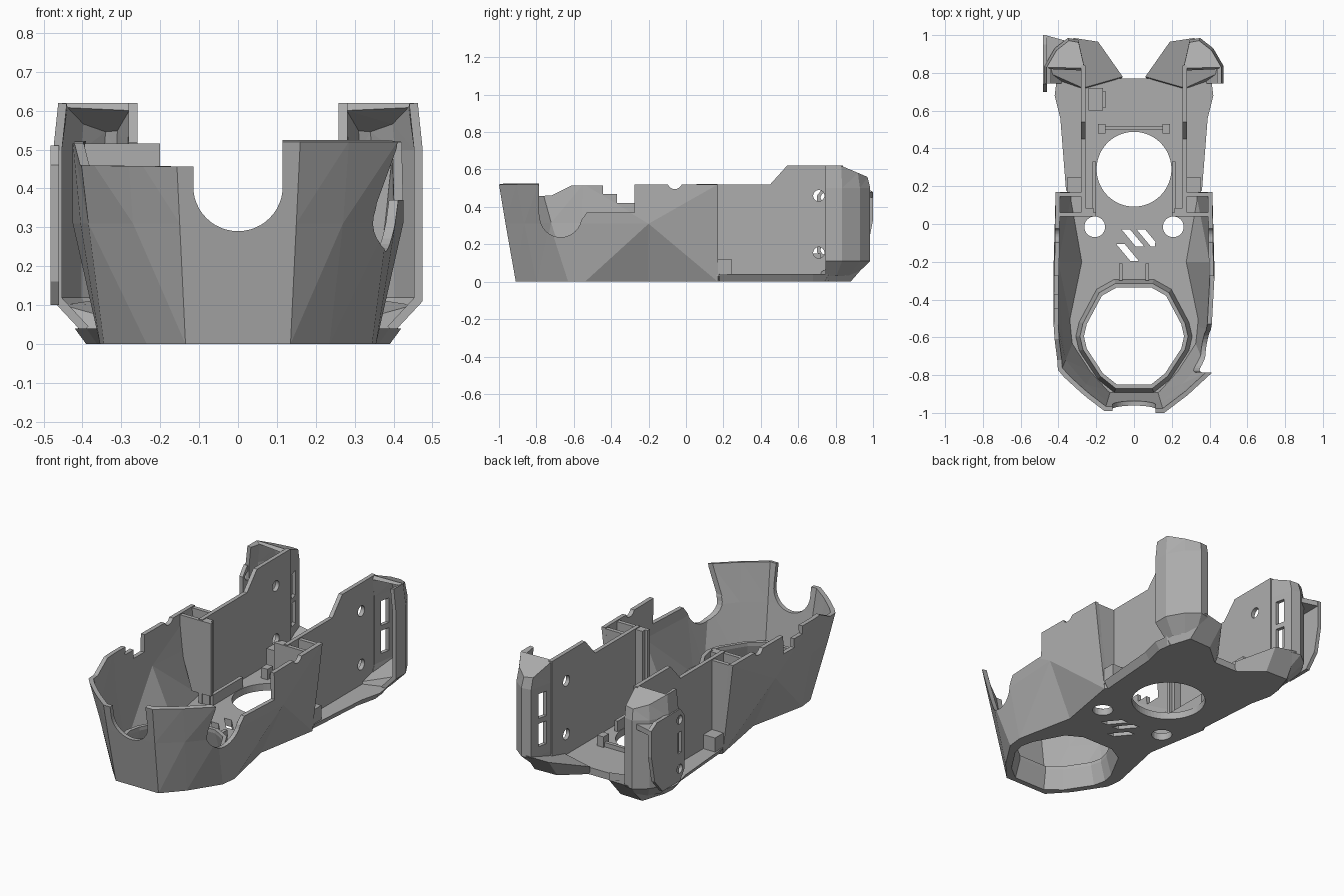
import bpy, bmesh, math
from mathutils import Vector

if "Cube" in bpy.data.objects:
    bpy.data.objects.remove(bpy.data.objects["Cube"])

grey = bpy.data.materials.new("plain_grey")
grey.use_nodes = True
GREY = (0.42, 0.42, 0.42, 1)
grey.diffuse_color = GREY
grey.node_tree.nodes["Principled BSDF"].inputs["Base Color"].default_value = GREY


def finish(name, bm):
    me = bpy.data.meshes.new(name)
    bm.to_mesh(me)
    bm.free()
    ob = bpy.data.objects.new(name, me)
    me.materials.append(grey)
    bpy.context.collection.objects.link(ob)
    return ob


def loft(name, rings, closed=True):
    """Skin equal rings of points; closed rings also get end caps."""
    bm = bmesh.new()
    rows = [[bm.verts.new(p) for p in r] for r in rings]
    n = len(rows[0])
    for a, b in zip(rows, rows[1:]):
        for i in range(n if closed else n - 1):
            j = (i + 1) % n
            bm.faces.new((a[i], a[j], b[j], b[i]))
    if closed:
        bm.faces.new(rows[0][::-1])
        bm.faces.new(rows[-1])
        bmesh.ops.recalc_face_normals(bm, faces=bm.faces)
    return finish(name, bm)


def prism(name, pts, lo, hi, axis="z"):
    place = {"x": lambda u, v, h: (h, u, v),
             "y": lambda u, v, h: (u, h, v),
             "z": lambda u, v, h: (u, v, h)}[axis]
    return loft(name, [[place(u, v, h) for u, v in pts] for h in (lo, hi)])


def box(name, x, y, z):
    return prism(name, [(x[0], y[0]), (x[1], y[0]), (x[1], y[1]), (x[0], y[1])], *z)


def circle(u, v, r, n=32, start=0, sweep=2 * math.pi):
    return [(u + r * math.cos(start + sweep * i / n),
             v + r * math.sin(start + sweep * i / n)) for i in range(n)]


def apply_mods(ob):
    dg = bpy.context.evaluated_depsgraph_get()
    me = bpy.data.meshes.new_from_object(ob.evaluated_get(dg))
    ob.modifiers.clear()
    ob.data = me


def thicken(ob, t):
    ob.modifiers.new("facets", "TRIANGULATE").quad_method = "SHORTEST_DIAGONAL"
    m = ob.modifiers.new("wall", "SOLIDIFY")
    m.thickness, m.offset, m.use_even_offset = t, -1, True
    apply_mods(ob)


def cut(ob, *cutters):
    for c in cutters:
        c.hide_render = True
        m = ob.modifiers.new("cut", "BOOLEAN")
        m.operation, m.solver, m.object = "DIFFERENCE", "EXACT", c
        apply_mods(ob)
        bpy.data.objects.remove(c)


def both(pts):
    """Half outline on +x, continued by its mirror image."""
    return pts + [(-p[0],) + tuple(p[1:]) for p in reversed(pts)]


# Faceted front tub, listed front to rear on one side
low = [(.135, -.91), (.235, -.8), (.345, -.63), (.355, -.54), (.285, -.2), (.35, .17)]
mid = [(.15, -.965), (.27, -.865), (.385, -.73), (.405, -.56), (.425, -.2), (.39, .17)]
top = [(.16, -1), (.285, -.905), (.41, -.79), (.425, -.55), (.42, -.2), (.415, .17)]
rings = [both([(x, y, z) for x, y in reversed(r)]) for r, z in ((low, 0), (mid, .31), (top, .52))]
tub = loft("front_tub", [r[::-1] for r in rings], closed=False)
thicken(tub, .024)
arch = [(.115, .7), (-.115, .7)] + circle(0, .405, .115, 24, math.pi, math.pi) + [(.115, .405)]
left_profile = [(-.785, .7), (-.785, .36)] + circle(-.67, .35, .112, 16, math.pi, math.pi) + [
    (-.53, .37), (-.275, .37), (-.275, .7)]
right_profile = [(-1.1, .7), (-1.1, .455), (-.72, .46), (-.61, .515), (-.445, .515), (-.445, .47),
                 (-.37, .47), (-.37, .42), (-.275, .42), (-.275, .7)]
cut(tub,
    prism("arch_cutter", arch, -1.2, -.75, "y"),
    prism("left_cutter", left_profile, .2, .6, "x"),
    prism("right_cutter", right_profile, -.6, -.11, "x"),
    prism("dip_cutter", circle(-.06, .535, .04), -.6, .6, "x"))

# Front opening narrows upward like a funnel
hole = both([(.09, -.85), (.165, -.79), (.25, -.66), (.265, -.595), (.25, -.53), (.17, -.38), (.09, -.335)])
centre = Vector((0, -.593))


def funnel(name, *levels):
    return loft(name, [[(*(centre + (Vector(p) - centre) * k), z) for p in hole] for z, k in levels])


def opening():
    return funnel("opening_cutter", (-.01, 1.12), (.11, 1), (.2, 1))


cut(funnel("opening_collar", (.01, 1.19), (.13, 1.08)), opening())

# Floor plate with tapered rear edge and its openings
floor = prism("floor", both(low + [(.36, .18), (.39, .56), (.42, .68), (.41, .76), (.26, .8), (.07, .77)]), 0, .04)
for v in floor.data.vertices:
    if v.co.z < .01 and v.co.y > .175:
        v.co.x *= .93
vents = [(-.065, -.03), (.015, -.03), (-.095, -.105)]
cut(floor, opening(),
    prism("round_cutter", circle(0, .29, .198, 64), -.1, .2),
    *[prism("port_cutter", circle(s * .208, -.015, .055), -.1, .2) for s in (-1, 1)],
    *[prism("vent_cutter", [(x, y), (x + .045, y), (x + .12, y - .09), (x + .075, y - .09)], -.1, .2)
      for x, y in vents])

# Floor details: raised pads, rails and the small catch
box("rear_rail", (-.17, .17), (.5, .52), (.03, .065))
box("catch_block", (-.24, -.165), (.6, .72), (.03, .15))
box("catch_step", (-.165, -.15), (.615, .705), (.03, .1))
for s, side in ((1, "left"), (-1, "right")):
    box(side + "_bridge_rib", sorted((s * .06, s * .08)), (-.3, -.21), (.03, .08))
    prism(side + "_floor_disc", circle(s * .16, -.115, .05), .038, .046)
    box(side + "_rail_end", sorted((s * .15, s * .19)), (.48, .53), (.03, .1))

    # Tall rear side plate with two screw holes
    plate = prism(side + "_side_plate",
                  [(.045, .02), (.84, .02), (.84, .62), (.54, .62), (.45, .52), (.045, .52)],
                  *sorted((s * .258, s * .281)), "x")
    cut(plate, *[prism("screw_cutter", circle(.71, z, .03), -.6, .6, "x") for z in (.155, .46)])

    # Pocket walls where tub and side plate meet
    back = [(.26, .02), (.34, .02), (.385, .31), (.4, .515), (.26, .515)]
    front = [(.2, .1), (.32, .1), (.375, .28), (.4, .515), (.2, .515)]
    prism(side + "_pocket_back", [(s * x, z) for x, z in back], .145, .168, "y")
    prism(side + "_pocket_front", [(s * x, z) for x, z in front], .04, .062, "y")
    box(side + "_guide_rib", sorted((s * .2, s * .22)), (.06, .33), (.03, .1))
    box(side + "_guide_post", sorted((s * .215, s * .258)), (.05, .085), (.03, .515))
    box(side + "_corner_block", sorted((s * .27, s * .355)), (.16, .245), (.03, .12))

    # Sloped foot under the rear corner
    foot_low = [(.07, .765, 0), (.2, .875, 0), (.34, .88, 0), (.385, .74, 0), (.25, .7, 0)]
    foot_top = [(.06, .78, .05), (.19, .965, .11), (.32, .985, .12), (.45, .8, .1), (.27, .72, .05)]
    loft(side + "_rear_foot", [[(s * x, y, z) for x, y, z in r] for r in (foot_low, foot_top)])

    # Rear corner shell, open toward the front, with a roof that slopes to the rear
    plan = [(.262, .83), (.295, .975), (.35, .985), (.42, .93), (.475, .835), (.475, .745)]
    levels = [(.03, .65), (.11, 1), (.5, 1), (.62, .94)]
    shell_rings = [[(s * (.262 + (x - .262) * k), .745 + (y - .745) * k,
                     z - (max(0, y - .835) * .4 if z > .6 else 0)) for x, y in plan]
                   for z, k in levels]
    shell = loft(side + "_rear_shell", shell_rings, closed=False)
    bm = bmesh.new()
    bm.from_mesh(shell.data)
    roof = bm.faces.new(list(bm.verts)[-len(plan):-1])
    bmesh.ops.recalc_face_normals(bm, faces=bm.faces)
    roof.normal_update()
    if roof.normal.z < 0:
        bmesh.ops.reverse_faces(bm, faces=bm.faces)
    bm.to_mesh(shell.data)
    bm.free()
    thicken(shell, .022)
    cut(shell, *[box("slot_cutter", sorted((s * .22, s * .335)), (.87, .925), z)
                 for z in ((.16, .29), (.32, .46))])

# Outer bracket on the right rear corner
bracket = prism("right_bracket", [(.7, .16), (.74, .1), (.9, .1), (.97, .18), (1, .33), (1, .48), (.95, .51),
                                  (.74, .51), (.7, .46)], -.482, -.46, "x")
cut(bracket, *[prism("hole_cutter", circle(.745, z, .025), -.6, -.3, "x") for z in (.17, .45)],
    box("slot_cutter", (-.6, -.3), (.73, .76), (.26, .38)))
prism("bracket_web", [(-.47, .84), (-.47, 1), (-.36, .97), (-.41, .9)], .45, .48)
